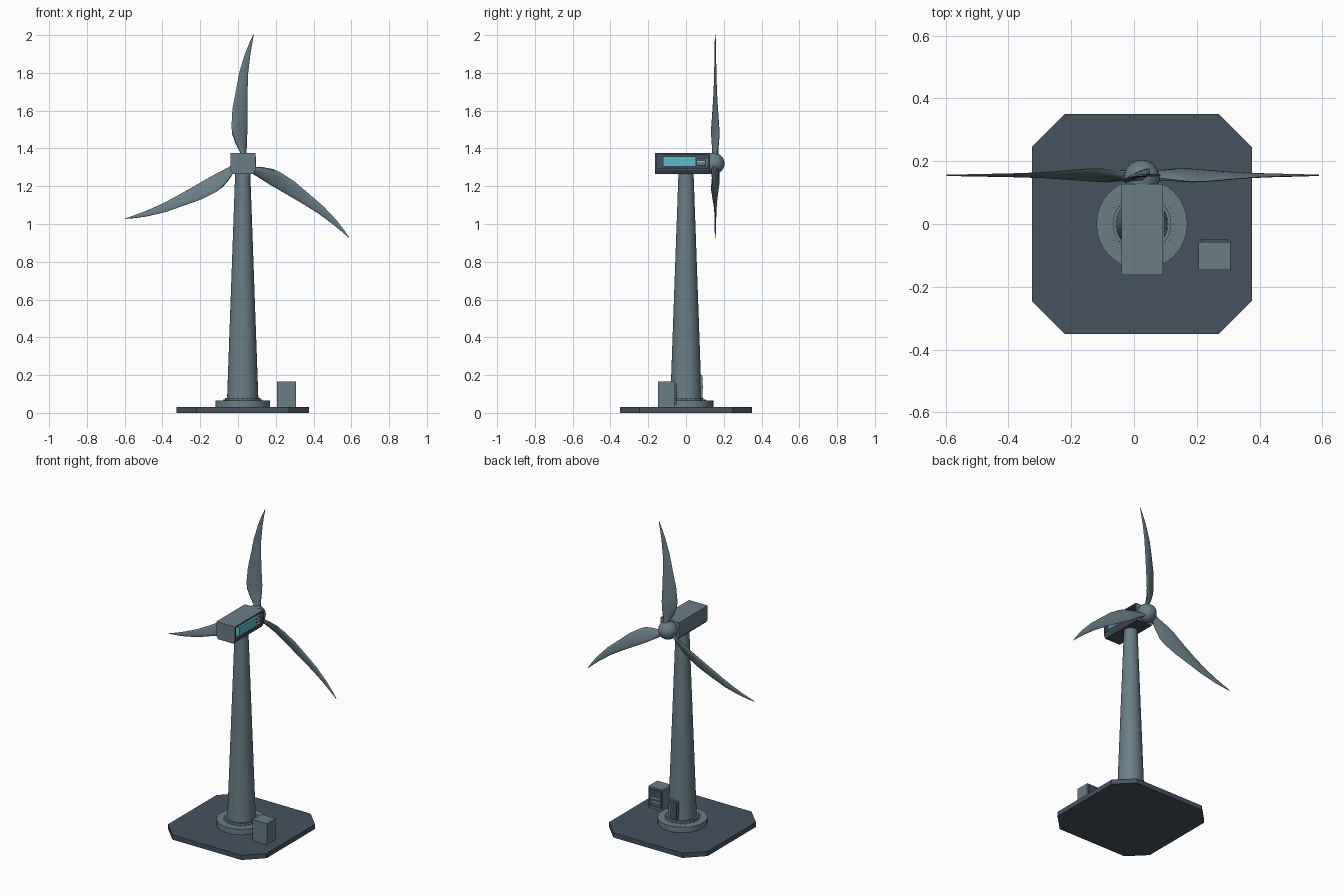
import bpy, bmesh, math
from mathutils import Matrix, Vector

if "Cube" in bpy.data.objects:
    bpy.data.objects.remove(bpy.data.objects["Cube"], do_unlink=True)

CX = 0.025                       # tower axis
HUB = Vector((CX, 0.155, 1.32))  # rotor centre


def material(name, rgb):
    m = bpy.data.materials.new(name)
    m.use_nodes = True
    m.diffuse_color = (*rgb, 1)
    m.node_tree.nodes["Principled BSDF"].inputs["Base Color"].default_value = (*rgb, 1)
    return m


GREY = material("steel grey", (0.14, 0.21, 0.24))
DARK = material("dark slate", (0.06, 0.085, 0.115))
TEAL = material("teal", (0.10, 0.50, 0.60))
PALE = material("pale grey", (0.50, 0.60, 0.62))


def finish(name, bm, *mats, smooth=False):
    bmesh.ops.recalc_face_normals(bm, faces=bm.faces)
    me = bpy.data.meshes.new(name)
    bm.to_mesh(me)
    bm.free()
    ob = bpy.data.objects.new(name, me)
    bpy.context.collection.objects.link(ob)
    for m in mats:
        me.materials.append(m)
    if smooth:
        bpy.ops.object.select_all(action="DESELECT")
        ob.select_set(True)
        bpy.context.view_layer.objects.active = ob
        bpy.ops.object.shade_smooth_by_angle(angle=math.radians(35))
    return ob


def box(name, lo, hi, mat):
    bm = bmesh.new()
    lo, hi = Vector(lo), Vector(hi)
    bmesh.ops.create_cube(bm, size=1, matrix=Matrix.Translation((lo + hi) / 2)
                          @ Matrix.Diagonal((*(hi - lo), 1)))
    return finish(name, bm, mat)


def lathe(name, profile, mat, segments=32):
    bm = bmesh.new()
    rings = [[bm.verts.new((CX + r * math.cos(a), r * math.sin(a), z))
              for a in (math.tau * i / segments for i in range(segments))]
             for r, z in profile]
    for a, b in zip(rings, rings[1:]):
        for i in range(segments):
            j = (i + 1) % segments
            bm.faces.new((a[i], a[j], b[j], b[i]))
    bm.faces.new(rings[0])
    bm.faces.new(rings[-1])
    return finish(name, bm, mat, smooth=True)


# Foundation slab with cut corners
bm = bmesh.new()
h, c = 0.35, 0.245
outline = [(h, -c), (h, c), (c, h), (-c, h), (-h, c), (-h, -c), (-c, -h), (c, -h)]
slab = bm.faces.new([bm.verts.new((CX + x, y, 0)) for x, y in outline])
top = bmesh.ops.extrude_face_region(bm, geom=[slab])["geom"]
bmesh.ops.translate(bm, vec=(0, 0, 0.03), verts=[v for v in top if isinstance(v, bmesh.types.BMVert)])
finish("foundation_slab", bm, DARK)

# Tower, flange and collar
lathe("tower_flange", [(0.145, 0.03), (0.145, 0.065)], GREY)
lathe("tower_collar", [(0.093, 0.065), (0.093, 0.079)], GREY)
lathe("tower", [(0.083, 0.07), (0.04, 1.27)], GREY)

# Ring of flange bolts
bm = bmesh.new()
for i in range(24):
    a = math.tau * i / 24
    bmesh.ops.create_cone(bm, cap_ends=True, segments=6, radius1=0.004, radius2=0.004, depth=0.006,
                          matrix=Matrix.Translation((CX + 0.102 * math.cos(a), 0.102 * math.sin(a), 0.068)))
finish("flange_bolts", bm, PALE)

# Tower door on the rotor side
box("door_frame", (CX - 0.027, 0.06, 0.075), (CX + 0.027, 0.084, 0.2), GREY)
box("door", (CX - 0.02, 0.07, 0.08), (CX + 0.02, 0.088, 0.19), DARK)
box("door_handle", (CX + 0.01, 0.08, 0.13), (CX + 0.014, 0.091, 0.145), PALE)

# Transformer cabinet with louvred back panel
box("cabinet", (0.206, -0.147, 0.03), (0.307, -0.057, 0.165), GREY)
box("cabinet_panel", (0.214, -0.058, 0.045), (0.299, -0.05, 0.155), DARK)
for z in (0.075, 0.1):
    box("cabinet_louvre", (0.225, -0.051, z), (0.288, -0.049, z + 0.005), PALE)

# Nacelle housing, open on its left side
bm = bmesh.new()
x0, x1, y0, y1 = -0.04, 0.092, -0.163, 0.127
section = [(x0 + 0.012, 1.265), (x1 - 0.012, 1.265), (x1, 1.285), (x1, 1.375), (x0, 1.375), (x0, 1.285)]
end = bm.faces.new([bm.verts.new((x, y0, z)) for x, z in section])
back = bmesh.ops.extrude_face_region(bm, geom=[end])["geom"]
bmesh.ops.translate(bm, vec=(0, y1 - y0, 0), verts=[v for v in back if isinstance(v, bmesh.types.BMVert)])
bmesh.ops.recalc_face_normals(bm, faces=bm.faces)
for f in bm.faces:
    f.material_index = 1 if f.normal.z < -0.3 or f.normal.x > 0.9 else 0
side = [f for f in bm.faces if f.normal.x > 0.9]
bmesh.ops.inset_region(bm, faces=side, thickness=0.014)
hole = bmesh.ops.extrude_face_region(bm, geom=side)["geom"]
bmesh.ops.delete(bm, geom=side, context="FACES")
bmesh.ops.translate(bm, vec=(-0.04, 0, 0), verts=[v for v in hole if isinstance(v, bmesh.types.BMVert)])
finish("nacelle", bm, GREY, DARK)

# Machinery seen in the opening
box("generator", (0.05, -0.122, 1.304), (0.095, 0.053, 1.357), TEAL)
box("gearbox", (0.05, 0.055, 1.31), (0.09, 0.103, 1.337), GREY)
box("gearbox_cover", (0.088, 0.058, 1.328), (0.092, 0.1, 1.335), PALE)
box("bedplate_rail", (0.05, -0.13, 1.299), (0.091, 0.105, 1.303), PALE)

# Rotor hub
bm = bmesh.new()
bmesh.ops.create_uvsphere(bm, u_segments=32, v_segments=16, radius=0.057,
                          matrix=Matrix.Translation((CX, 0.147, 1.32)))
finish("rotor_hub", bm, GREY, smooth=True)

# Blades: radius, outer edge, inner edge, twist slope, half thickness
STATIONS = [(0.03, -0.016, 0.016, 0.5, 0.015), (0.06, -0.02, 0.016, 0.5, 0.014),
            (0.1, -0.046, 0.013, 0.5, 0.012), (0.15, -0.069, 0.011, 0.5, 0.01),
            (0.19, -0.076, 0.009, 0.46, 0.009), (0.28, -0.079, 0.001, 0.32, 0.008),
            (0.38, -0.069, -0.007, 0.22, 0.006), (0.48, -0.059, -0.012, 0.14, 0.005),
            (0.58, -0.038, -0.009, 0.1, 0.004), (0.64, -0.019, -0.004, 0.06, 0.003),
            (0.686, -0.002, 0.001, 0, 0.002)]


def blade(name, angle):
    bm = bmesh.new()
    n = 12
    turn = Matrix.Translation(HUB) @ Matrix.Rotation(angle, 4, "Y")
    rings = []
    for r, a, b, slope, thick in STATIONS:
        ring = []
        for i in range(n):
            t = math.tau * i / n
            u = (b - a) / 2 * math.cos(t)
            y = u * slope + thick * math.sin(t)
            ring.append(bm.verts.new(turn @ Vector(((a + b) / 2 + u, y, r))))
        rings.append(ring)
    for p, q in zip(rings, rings[1:]):
        for i in range(n):
            j = (i + 1) % n
            bm.faces.new((p[i], p[j], q[j], q[i]))
    bm.faces.new(rings[0])
    bm.faces.new(rings[-1])
    finish(name, bm, GREY, smooth=True)


for k in range(3):
    blade(f"blade_{k + 1}", math.radians(4.9 + 120 * k))
